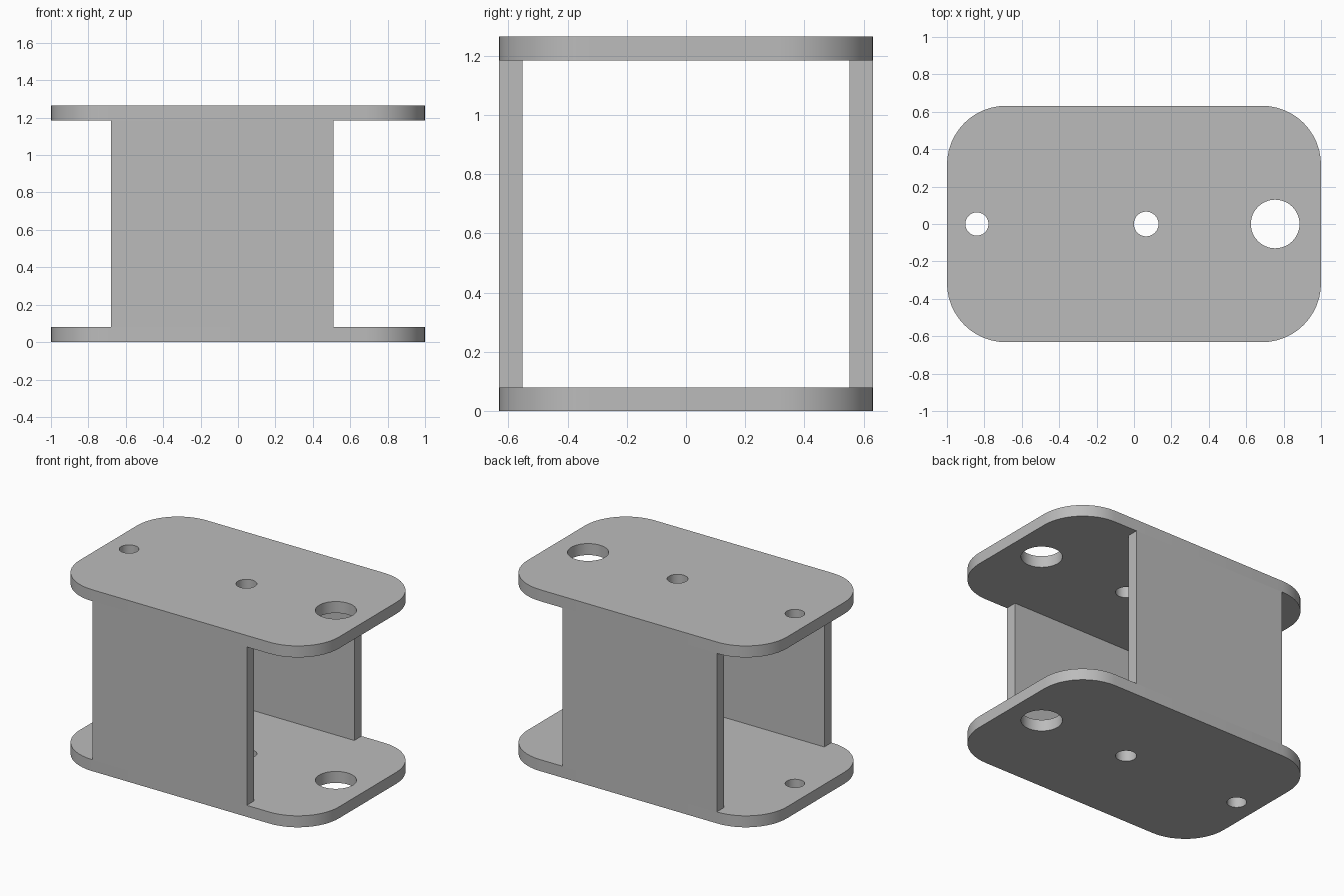
import bpy
from math import cos, sin, pi, radians

cube = bpy.data.objects.get("Cube")
if cube:
    bpy.data.objects.remove(cube, do_unlink=True)

HALF_X, HALF_Y, HEIGHT, THICK = 1.0, 0.632, 1.264, 0.08
CORNER = 0.316
WALL_LEFT, WALL_RIGHT = 0.51, -0.68
HOLES = [(-0.84, 0.062), (0.065, 0.066), (0.755, 0.13)]  # x, radius

grey = bpy.data.materials.new("plain grey")
grey.use_nodes = True
colour = (0.5, 0.5, 0.5, 1)
grey.diffuse_color = colour
grey.node_tree.nodes["Principled BSDF"].inputs["Base Color"].default_value = colour


def arc(cx, cy, r, start, sweep, steps):
    return [(cx + r * cos(start + sweep * i / steps),
             cy + r * sin(start + sweep * i / steps)) for i in range(steps + 1)]


def rounded_outline():
    x, y = HALF_X - CORNER, HALF_Y - CORNER
    points = []
    for i, (sx, sy) in enumerate([(1, 1), (-1, 1), (-1, -1), (1, -1)]):
        points += arc(sx * x, sy * y, CORNER, i * pi / 2, pi / 2, 12)
    return points


def plate(name, z):
    """Flat rounded plate with round through-holes, made from filled loops."""
    curve = bpy.data.curves.new(name, "CURVE")
    curve.dimensions = "2D"
    curve.fill_mode = "BOTH"
    curve.extrude = THICK / 2
    loops = [rounded_outline()]
    loops += [arc(x, 0, r, 0, 2 * pi, 48)[:-1] for x, r in HOLES]
    for loop in loops:
        spline = curve.splines.new("POLY")
        spline.points.add(len(loop) - 1)
        for point, (x, y) in zip(spline.points, loop):
            point.co = (x, y, 0, 1)
        spline.use_cyclic_u = True
    obj = bpy.data.objects.new(name, curve)
    bpy.context.collection.objects.link(obj)
    obj.location.z = z
    bpy.ops.object.select_all(action="DESELECT")
    obj.select_set(True)
    bpy.context.view_layer.objects.active = obj
    bpy.ops.object.convert(target="MESH")
    obj = bpy.context.object
    obj.data.materials.clear()
    obj.data.materials.append(grey)
    bpy.ops.object.shade_smooth_by_angle(angle=radians(30))


def wall(name, side):
    """Upright panel flush with one long edge of the plates."""
    bpy.ops.mesh.primitive_cube_add(
        size=1, location=((WALL_LEFT + WALL_RIGHT) / 2,
                          side * (HALF_Y - THICK / 2), HEIGHT / 2))
    obj = bpy.context.object
    obj.name = name
    obj.scale = (WALL_LEFT - WALL_RIGHT, THICK, HEIGHT - 2 * THICK)
    bpy.ops.object.transform_apply(location=False, rotation=False, scale=True)
    obj.data.materials.append(grey)


# Two matching plates joined by two walls
plate("bottom_plate", THICK / 2)
plate("top_plate", HEIGHT - THICK / 2)
wall("front_wall", -1)
wall("back_wall", 1)
